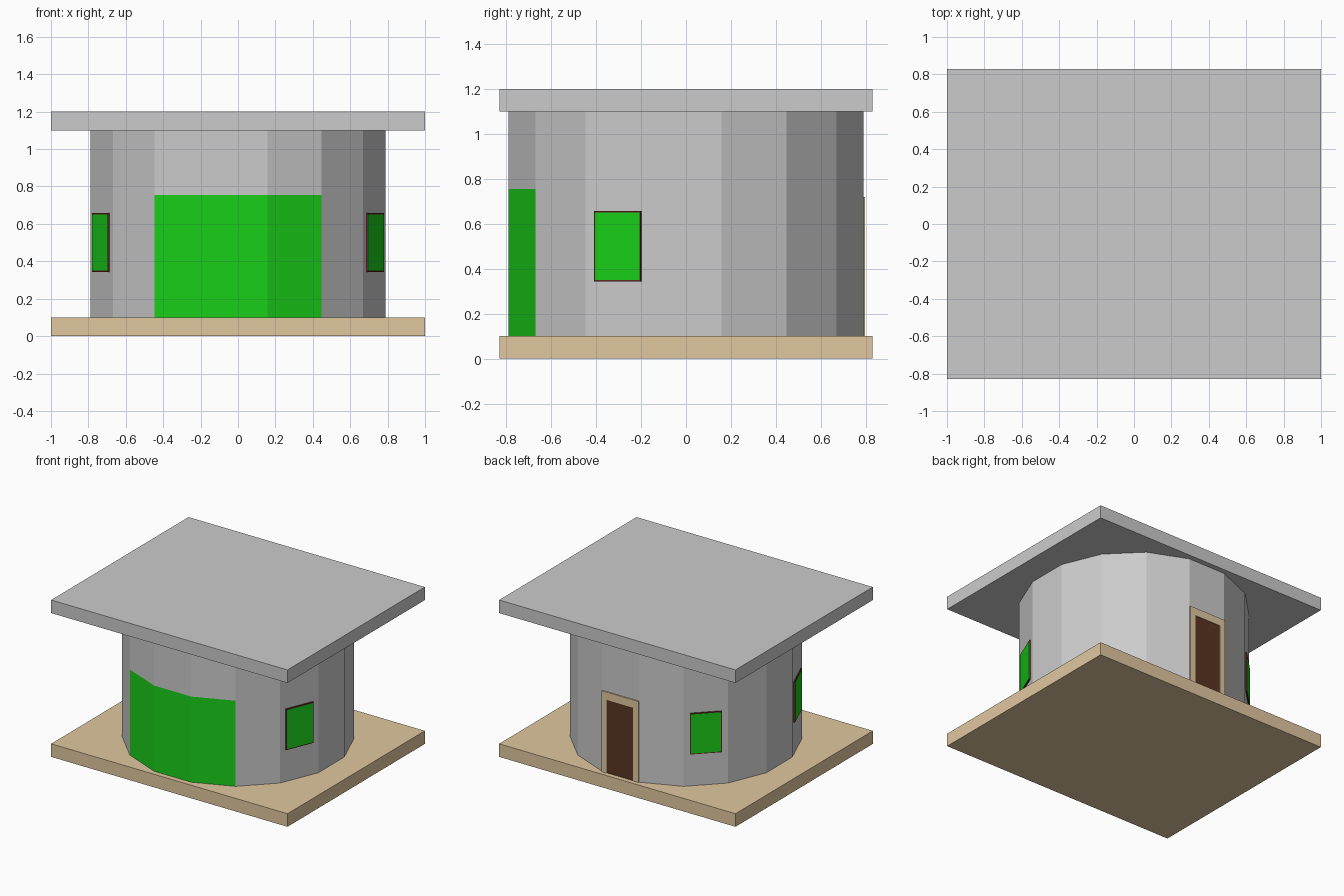
import bpy, bmesh, math
from mathutils import Matrix

if "Cube" in bpy.data.objects:
    bpy.data.objects.remove(bpy.data.objects["Cube"])

SIDES, RADIUS = 16, 0.805
STEP = 2 * math.pi / SIDES
APOTHEM = RADIUS * math.cos(STEP / 2)
HALF = RADIUS * math.sin(STEP / 2)          # half width of one wall facet
FLOOR, CEILING, GLASS_TOP = 0.1, 1.1, 0.755


def material(name, rgb):
    m = bpy.data.materials.new(name)
    m.diffuse_color = (*rgb, 1)
    m.use_nodes = True
    m.node_tree.nodes["Principled BSDF"].inputs["Base Color"].default_value = m.diffuse_color
    return m


tan = material("tan", (0.75, 0.58, 0.35))
green = material("green", (0.01, 0.62, 0.01))
dark = material("dark_brown", (0.10, 0.035, 0.016))
red_brown = material("red_brown", (0.12, 0.02, 0.015))


def finish(name, bm, mat=None):
    me = bpy.data.meshes.new(name)
    bm.to_mesh(me)
    bm.free()
    ob = bpy.data.objects.new(name, me)
    bpy.context.collection.objects.link(ob)
    if mat:
        me.materials.append(mat)
    return ob


def box(name, lo, hi, mat=None, angle=0.0):
    bm = bmesh.new()
    bmesh.ops.create_cube(bm, size=1)
    for v in bm.verts:
        v.co = [(a + b) / 2 + c * (b - a) for a, b, c in zip(lo, hi, v.co)]
    bm.transform(Matrix.Rotation(angle, 4, 'Z'))
    return finish(name, bm, mat)


def facets(name, bands, mat=None):
    # vertical wall panels, each band = (facet numbers, bottom, top)
    bm = bmesh.new()
    for numbers, z0, z1 in bands:
        for k in numbers:
            a, b = (k - 0.5) * STEP, (k + 0.5) * STEP
            pts = ((a, z0), (b, z0), (b, z1), (a, z1))
            bm.faces.new([bm.verts.new((RADIUS * math.cos(t), RADIUS * math.sin(t), z))
                          for t, z in pts])
    bmesh.ops.remove_doubles(bm, verts=bm.verts, dist=1e-5)
    return finish(name, bm, mat)


# Base and roof slabs
box("base", (-1, -0.83, 0), (1, 0.83, FLOOR), tan)
box("roof", (-1, -0.83, CEILING), (1, 0.83, 1.2))

# Sixteen-sided wall with a three-facet glass front
front = [11, 12, 13]
rest = [k for k in range(SIDES) if k not in front]
facets("wall", [(range(SIDES), GLASS_TOP, CEILING), (rest, FLOOR, GLASS_TOP)])
facets("front_glass", [(front, FLOOR, GLASS_TOP)], green)

# Windows: thin brown frame with a green pane on its face
for name, k in (("right", 15), ("left", 9), ("back_left", 6)):
    face = APOTHEM + 0.008
    box(name + "_window_frame", (APOTHEM - 0.01, -0.112, 0.343), (face, 0.112, 0.657),
        red_brown, k * STEP)
    box(name + "_window_pane", (APOTHEM, -0.107, 0.35), (face + 0.002, 0.107, 0.65),
        green, k * STEP)

# Back door with a surround as wide as its facet
back = 4 * STEP
box("door", (APOTHEM - 0.01, -0.11, FLOOR), (APOTHEM + 0.004, 0.11, 0.66), dark, back)
for name, y0, y1, z0 in (("door_jamb_right", -HALF, -0.11, FLOOR),
                         ("door_jamb_left", 0.11, HALF, FLOOR),
                         ("door_lintel", -0.11, 0.11, 0.66)):
    box(name, (APOTHEM - 0.01, y0, z0), (APOTHEM + 0.008, y1, 0.72), tan, back)
